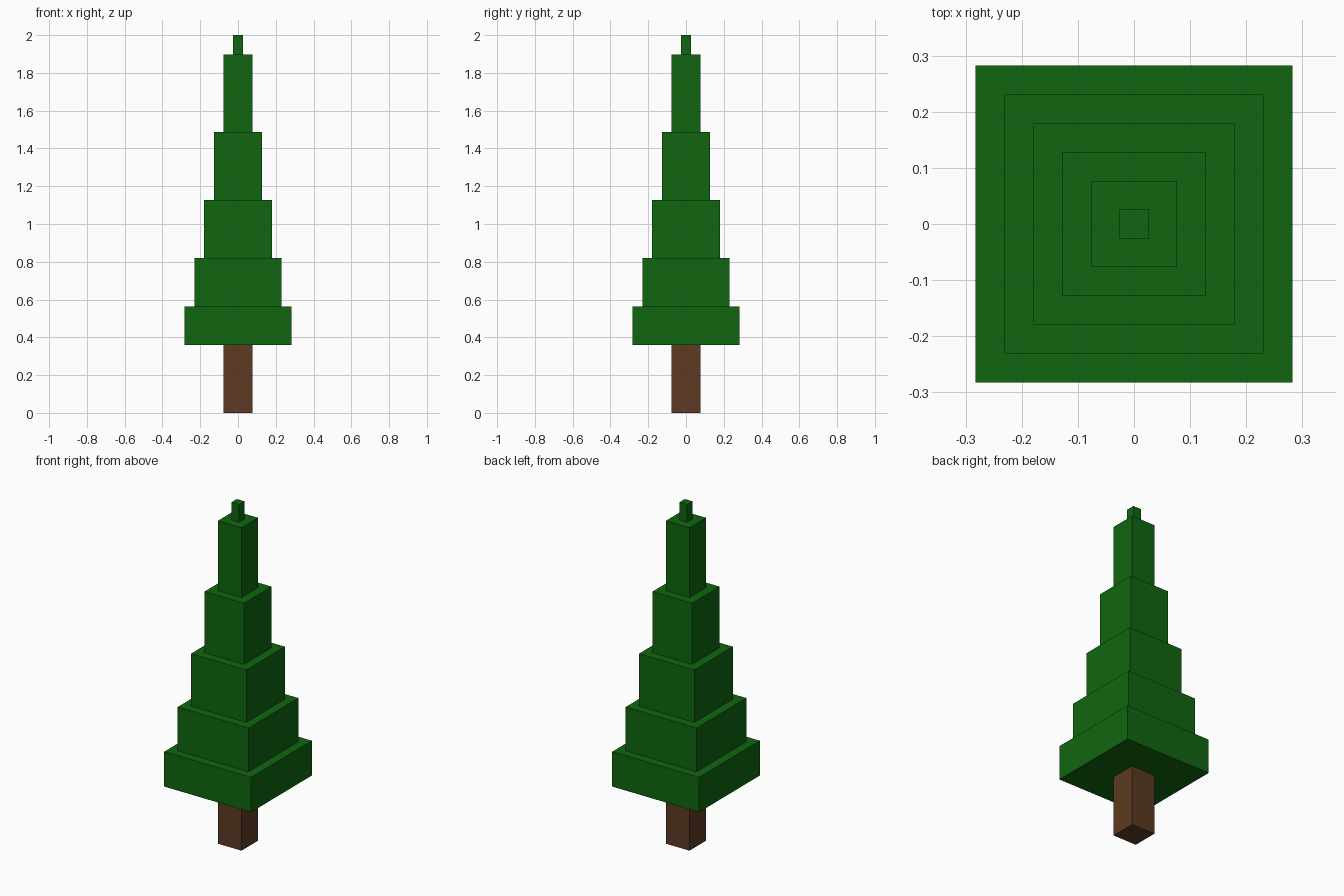
import bpy

if "Cube" in bpy.data.objects:
    bpy.data.objects.remove(bpy.data.objects["Cube"])

U = 2 / 39  # block unit: the tree is 39 blocks tall


def material(name, rgb):
    mat = bpy.data.materials.new(name)
    mat.diffuse_color = (*rgb, 1)
    mat.use_nodes = True
    mat.node_tree.nodes["Principled BSDF"].inputs["Base Color"].default_value = mat.diffuse_color
    return mat


def block(name, width, bottom, height, mat):
    """Square block centred on the trunk axis, sized in block units."""
    bpy.ops.mesh.primitive_cube_add(size=1, location=(0, 0, (bottom + height / 2) * U))
    obj = bpy.context.object
    obj.name = name
    obj.scale = (width * U, width * U, height * U)
    bpy.ops.object.transform_apply(location=False, rotation=False, scale=True)
    obj.data.materials.append(mat)


bark = material("bark brown", (0.110, 0.042, 0.016))
needles = material("needle green", (0.005, 0.133, 0.005))

# Trunk
block("trunk", 3, 0, 7, bark)

# Foliage tiers, narrowing and growing taller upwards, with a small tip
z = 7
for i, height in enumerate((4, 5, 6, 7, 8, 2)):
    name = "tree_tip" if i == 5 else f"foliage_tier_{i + 1}"
    block(name, 11 - 2 * i, z, height, needles)
    z += height
